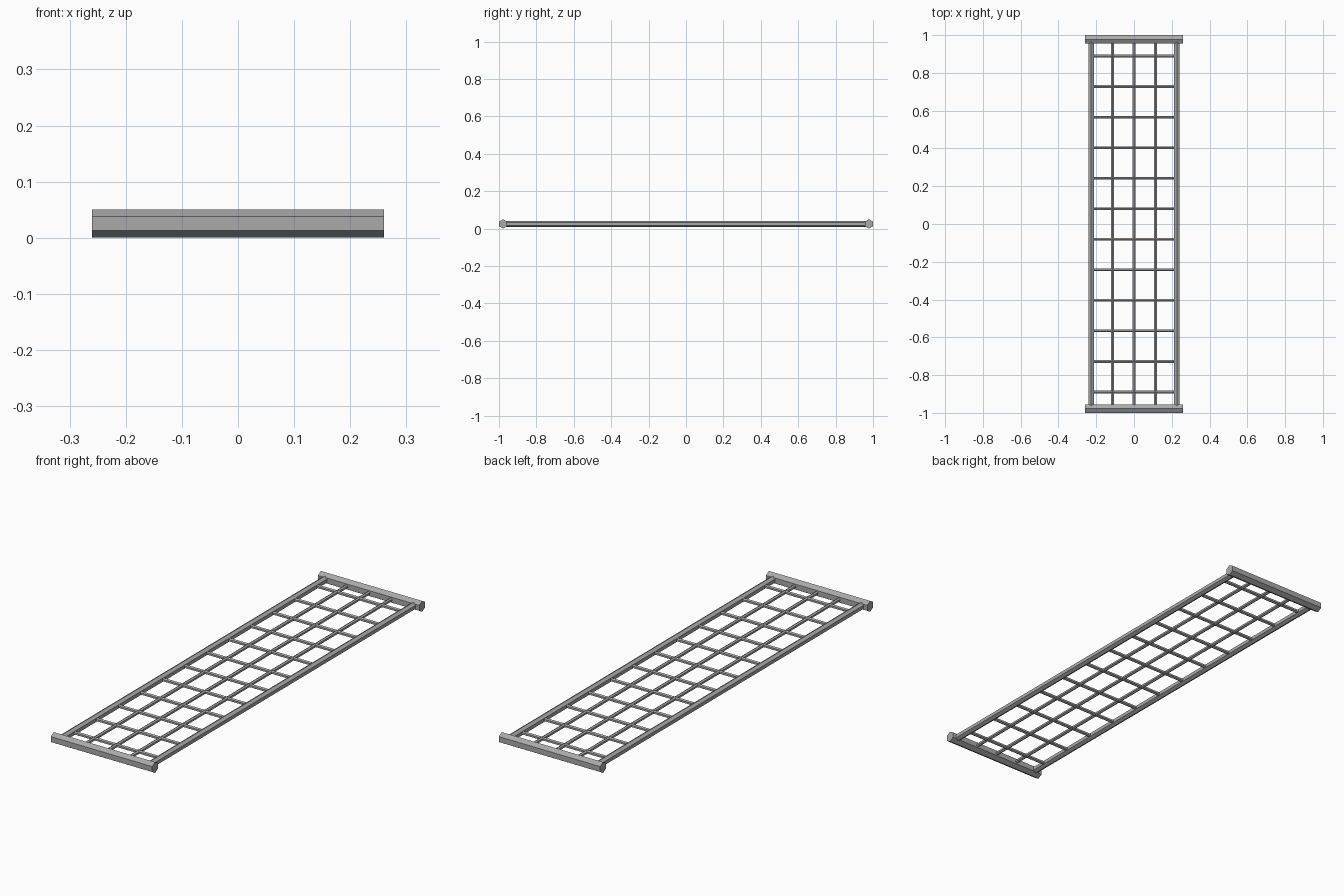
import bpy
from math import pi, sin, cos
from mathutils import Matrix

cube = bpy.data.objects.get("Cube")
if cube:
    bpy.data.objects.remove(cube, do_unlink=True)

steel = bpy.data.materials.new("grey_metal")
steel.use_nodes = True
GREY = (0.4, 0.4, 0.4, 1)
steel.diffuse_color = GREY
steel.node_tree.nodes["Principled BSDF"].inputs["Base Color"].default_value = GREY

MID_Z = 0.025


def hex_bar(name, radius, half, axis, x=0, y=0):
    """Hexagonal bar along x or y with an edge pointing straight up."""
    ring = [(radius * sin(i * pi / 3), radius * cos(i * pi / 3)) for i in range(6)]
    if axis == "X":
        verts = [(x + s, y + a, MID_Z + b) for s in (-half, half) for a, b in ring]
    else:
        verts = [(x - a, y + s, MID_Z + b) for s in (-half, half) for a, b in ring]
    faces = [(i, i + 6, (i + 1) % 6 + 6, (i + 1) % 6) for i in range(6)]
    faces += [tuple(range(6)), tuple(reversed(range(6, 12)))]
    mesh = bpy.data.meshes.new(name)
    mesh.from_pydata(verts, [], [f[::-1] for f in faces])
    mesh.materials.append(steel)
    obj = bpy.data.objects.new(name, mesh)
    bpy.context.collection.objects.link(obj)
    # Make every face point outward
    centre = sum((v.co for v in mesh.vertices), mesh.vertices[0].co * 0) / 12
    if (mesh.polygons[0].center - centre).dot(mesh.polygons[0].normal) < 0:
        mesh.flip_normals()
    return obj


# End bars and side rails
for label, side in (("front", -1), ("back", 1)):
    hex_bar(label + "_end_bar", 0.025, 0.26, "X", y=side * 0.978)
for label, side in (("right", -1), ("left", 1)):
    hex_bar(label + "_side_rail", 0.0165, 0.975, "Y", x=side * 0.227)

# Thin lengthwise rods
for i in range(3):
    hex_bar(f"long_rod_{i + 1}", 0.0085, 0.975, "Y", x=(i - 1) * 0.114)

# Thin cross rods, ending flush with the outside of the rails
for i in range(12):
    hex_bar(f"cross_rod_{i + 1}", 0.0085, 0.241, "X", y=(i - 5.5) * 0.1616)
